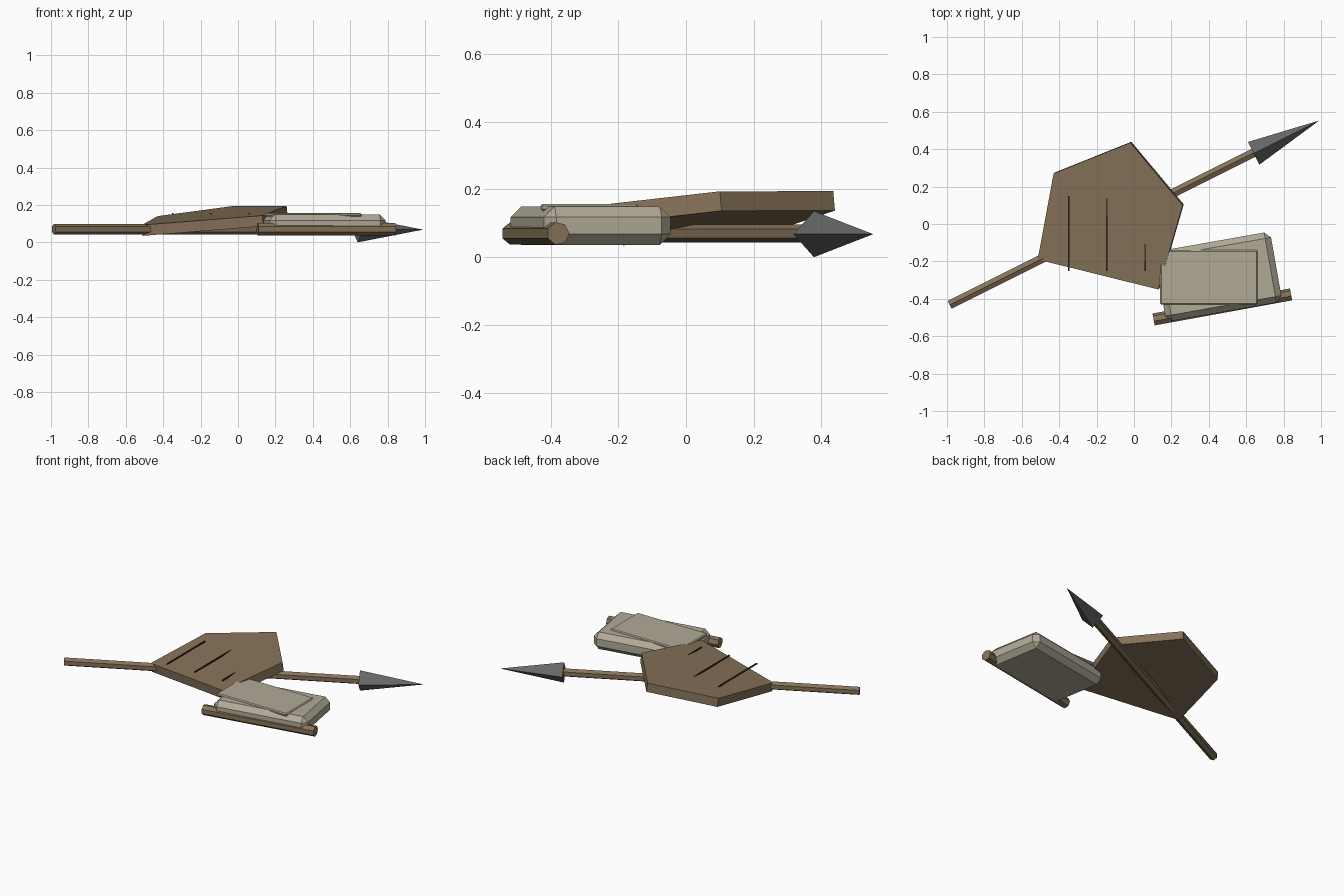
import bpy, bmesh
from math import radians
from mathutils import Vector, Matrix

if "Cube" in bpy.data.objects:
    bpy.data.objects.remove(bpy.data.objects["Cube"])


def material(name, rgb):
    m = bpy.data.materials.new(name)
    m.diffuse_color = (*rgb, 1)
    m.use_nodes = True
    m.node_tree.nodes["Principled BSDF"].inputs["Base Color"].default_value = m.diffuse_color
    return m


WOOD = material("wood", (0.24, 0.17, 0.10))
DARK = material("dark_wood", (0.05, 0.035, 0.02))
STEEL = material("steel", (0.13, 0.14, 0.135))
CANVAS = material("canvas", (0.44, 0.40, 0.31))


def finish(name, bm, mat):
    bmesh.ops.recalc_face_normals(bm, faces=bm.faces)
    me = bpy.data.meshes.new(name)
    bm.to_mesh(me)
    bm.free()
    me.materials.append(mat)
    ob = bpy.data.objects.new(name, me)
    bpy.context.collection.objects.link(ob)
    return ob


def rod(name, a, b, r1, r2, sides, mat, spin=0):
    """Flat-sided cylinder or cone running from a to b."""
    a, b = Vector(a), Vector(b)
    d = b - a
    bm = bmesh.new()
    bmesh.ops.create_cone(bm, cap_ends=True, segments=sides, radius1=r1, radius2=r2, depth=d.length)
    x = d.cross(Vector((0, 0, 1))).normalized()
    z = d.normalized()
    rot = Matrix((x, z.cross(x), z)).transposed().to_4x4()
    bm.transform(Matrix.Translation((a + b) / 2) @ rot @ Matrix.Rotation(radians(spin), 4, 'Z'))
    return finish(name, bm, mat)


def box(name, centre, size, mat, turn=0, bevel=0):
    bm = bmesh.new()
    bmesh.ops.create_cube(bm, size=1, matrix=Matrix.Diagonal((*size, 1)))
    if bevel:
        bmesh.ops.bevel(bm, geom=bm.edges[:], offset=bevel, segments=1, affect='EDGES')
    bm.transform(Matrix.Translation(centre) @ Matrix.Rotation(radians(turn), 4, 'Z'))
    return finish(name, bm, mat)


# Spear: shaft and four-sided head
rod("spear_shaft", (-0.985, -0.432, 0.07), (0.66, 0.391, 0.07), 0.027, 0.027, 6, WOOD)
rod("spear_head", (0.64, 0.378, 0.068), (0.99, 0.553, 0.068), 0.068, 0, 4, STEEL)

# Shield: tilted five-sided board
outline = [(-0.515, -0.19), (0.13, -0.35), (0.26, 0.10), (-0.02, 0.435), (-0.43, 0.27)]
normal = Vector((-0.10, -0.085, 1)).normalized()
bm = bmesh.new()
top = bm.faces.new([bm.verts.new((x, y, 0.160 + 0.10 * x + 0.085 * y)) for x, y in outline])
ext = bmesh.ops.extrude_face_region(bm, geom=[top], use_keep_orig=True)
moved = [g for g in ext["geom"] if isinstance(g, bmesh.types.BMVert)]
bmesh.ops.translate(bm, verts=moved, vec=-0.058 * normal)
finish("shield_board", bm, WOOD)

# Plank seams: level strips running across the shield
for i, x in enumerate((-0.35, -0.147, 0.06)):
    box(f"shield_seam_{i + 1}", (x, -0.05, 0.153), (0.008, 0.40, 0.008), DARK)

# Pack: bevelled body, thin flap on top, bar along the front
box("pack_body", (0.45, -0.282, 0.093), (0.63, 0.38, 0.114), CANVAS, 10, 0.032)
box("pack_flap", (0.40, -0.285, 0.147), (0.52, 0.29, 0.02), CANVAS, 0, 0.006)
rod("pack_bar", (0.105, -0.512, 0.07), (0.84, -0.378, 0.07), 0.034, 0.034, 7, WOOD, 90)
